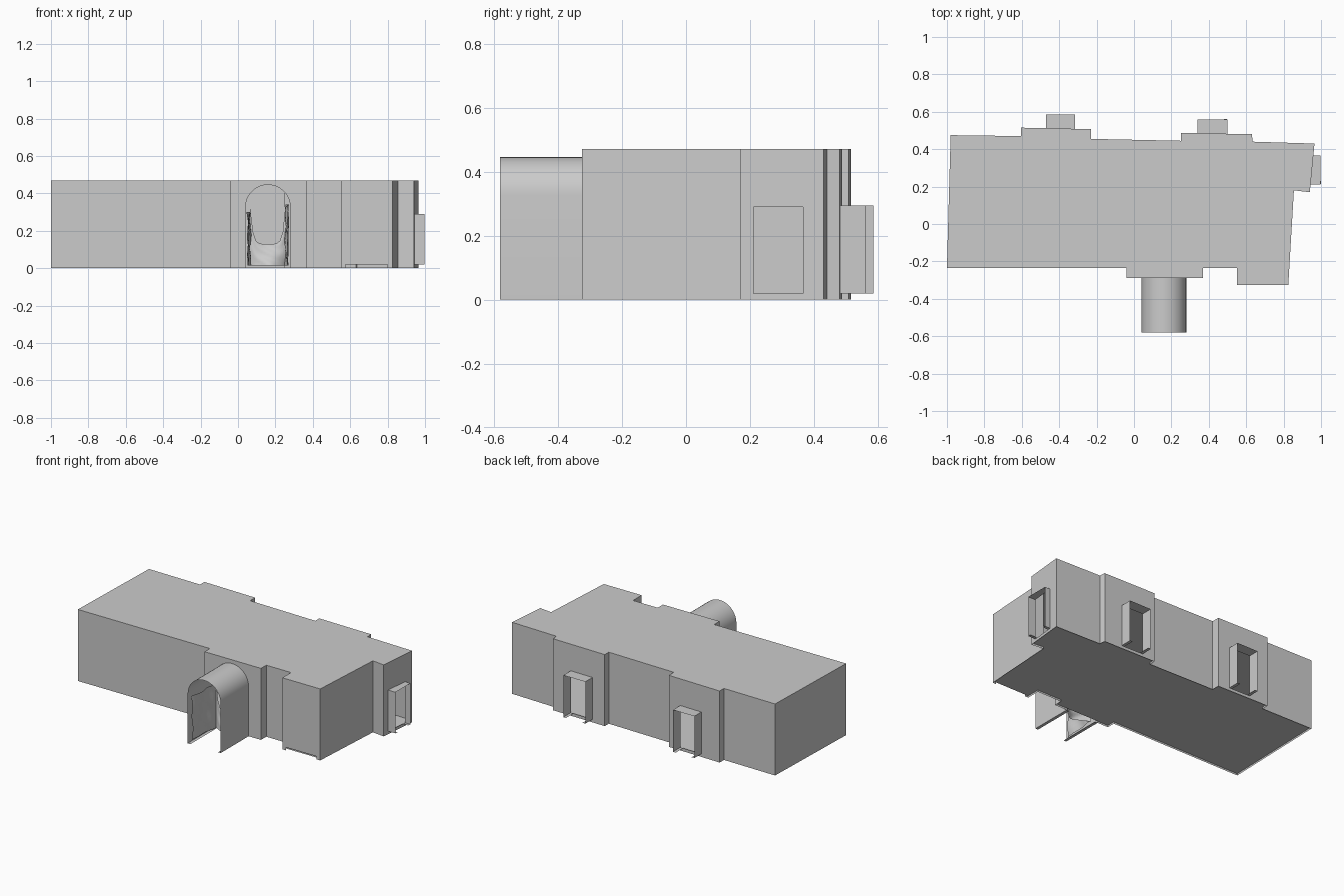
import bpy, bmesh, math
from mathutils import Vector

if "Cube" in bpy.data.objects:
    bpy.data.objects.remove(bpy.data.objects["Cube"])

H = 0.47      # wall height
SILL = 0.02

# room outline, counter-clockwise from the front left corner
PLAN = [(-1, -.235), (-.04, -.235), (-.04, -.29), (.37, -.29), (.37, -.235),
        (.55, -.235), (.55, -.325), (.825, -.325), (.855, .18), (.94, .17),
        (.965, .43), (.635, .44), (.63, .48), (.25, .487), (.25, .445),
        (-.23, .455), (-.23, .507), (-.605, .515), (-.605, .47), (-.98, .475)]


def rect_profile(a, b, top, bottom=0.0):
    return [(a, bottom), (a, top), (b, top), (b, bottom)]


def arch_profile(a, b, spring, n=18):
    r, c = (b - a) / 2, (a + b) / 2
    arc = [(c - r * math.cos(math.pi * i / n), spring + r * math.sin(math.pi * i / n))
           for i in range(n + 1)]
    return [(a, 0)] + arc + [(b, 0)]


# edge index: (opening profile, axis it is measured on, outer end, name)
OPENINGS = {
    2: (arch_profile(.04, .28, .326), 0, -.58, "arched_passage"),
    6: (rect_profile(.575, .8, .02), 0, None, "floor_gap"),
    9: (rect_profile(.21, .365, .29, SILL), 1, .998, "side_window_bay"),
    12: (rect_profile(.5, .34, .295, SILL), 0, .56, "back_window_bay_right"),
    16: (rect_profile(-.315, -.47, .295, SILL), 0, .585, "back_window_bay_left"),
}


def add_object(name, faces, smooth=False):
    """Make an object from lists of 3D points, one list per face."""
    bm = bmesh.new()
    for pts in faces:
        bm.faces.new([bm.verts.new(p) for p in pts])
    bmesh.ops.remove_doubles(bm, verts=bm.verts, dist=1e-5)
    me = bpy.data.meshes.new(name)
    bm.to_mesh(me)
    bm.free()
    ob = bpy.data.objects.new(name, me)
    bpy.context.collection.objects.link(ob)
    if smooth:
        bpy.ops.object.select_all(action='DESELECT')
        ob.select_set(True)
        bpy.context.view_layer.objects.active = ob
        bpy.ops.object.shade_smooth_by_angle(angle=math.radians(30))
    return ob


def on_wall(p, q, s, axis, z):
    """Point on wall p-q whose coordinate on the given axis is s."""
    t = (s - p[axis]) / (q[axis] - p[axis])
    return (p[0] + t * (q[0] - p[0]), p[1] + t * (q[1] - p[1]), z)


# walls, with projecting bays around the openings
walls = []
for i, p in enumerate(PLAN):
    q = PLAN[(i + 1) % len(PLAN)]
    p0, q0 = (*p, 0), (*q, 0)
    if i not in OPENINGS:
        walls.append([p0, q0, (*q, H), (*p, H)])
        continue
    prof, axis, end, name = OPENINGS[i]
    base = [on_wall(p, q, s, axis, z) for s, z in prof]
    zb = prof[0][1]
    walls.append([(*p, zb)] + base + [(*q, zb), (*q, H), (*p, H)])
    if zb > 0:
        walls.append([p0, q0, (*q, zb), (*p, zb)])
    if end is None:
        continue
    tip = []
    for v in base:
        w = list(v)
        w[1 - axis] = end
        tip.append(tuple(w))
    sleeve = [[base[k], base[k + 1], tip[k + 1], tip[k]] for k in range(len(base) - 1)]
    # narrow floor ledges along both sides of the bay
    for k, m in ((0, -1), (-1, 0)):
        inward = (Vector(base[m]) - Vector(base[k])).normalized() * 0.02
        ledge = [base[k], tip[k], tuple(Vector(tip[k]) + inward), tuple(Vector(base[k]) + inward)]
        sleeve.append(ledge if k else ledge[::-1])
    add_object(name, sleeve, smooth=True)
add_object("walls", walls)

# ceiling and slightly raised floor
add_object("ceiling", [[(x, y, H) for x, y in PLAN]])
add_object("floor", [[(x, y, 0.012) for x, y in PLAN]])


# draped, uneven lining inside the passage
def lining_point(u, v):
    path = [(.05, -.55), (.065, -.32), (.255, -.32), (.27, -.55)]
    k = min(int(u * 3), 2)
    f = u * 3 - k
    a, b = Vector(path[k]), Vector(path[k + 1])
    xy = a.lerp(b, f)
    top = (0.30, 0.13 + 0.19 * abs(2 * f - 1) ** 6, 0.34)[k]
    ripple = 0.008 * math.sin(26 * u + 5 * v) * math.sin(7 * v + 3 * u)
    x = xy.x + (ripple if k != 1 else 0)
    y = xy.y - (0.05 * (1 - v) + ripple if k == 1 else 0) * math.sin(math.pi * f)
    return (x, y, 0.015 + v * (top - 0.015))


NU, NV = 36, 12
add_object("passage_lining",
           [[lining_point((i + a) / NU, (j + b) / NV) for a, b in ((0, 0), (0, 1), (1, 1), (1, 0))]
            for i in range(NU) for j in range(NV)], smooth=True)
